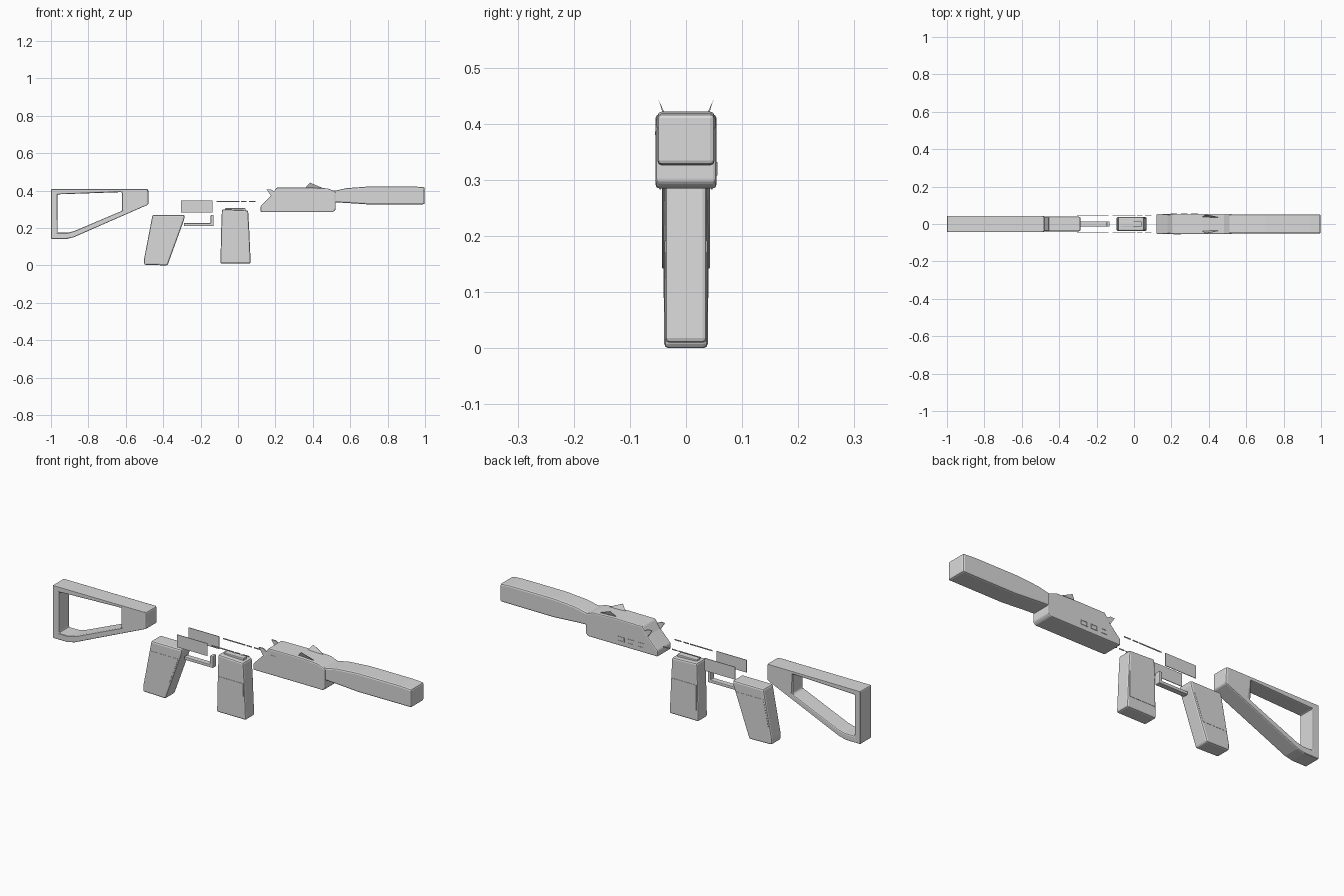
import bpy, bmesh
from mathutils import Vector

cube = bpy.data.objects.get("Cube")
if cube:
    bpy.data.objects.remove(cube, do_unlink=True)

grey = bpy.data.materials.new("light grey")
grey.use_nodes = True
GREY = (0.7, 0.7, 0.7, 1)
grey.diffuse_color = GREY
grey.node_tree.nodes["Principled BSDF"].inputs["Base Color"].default_value = GREY


def finish(name, bm, bevel=0):
    bmesh.ops.recalc_face_normals(bm, faces=bm.faces)
    mesh = bpy.data.meshes.new(name)
    bm.to_mesh(mesh)
    bm.free()
    mesh.materials.append(grey)
    obj = bpy.data.objects.new(name, mesh)
    bpy.context.collection.objects.link(obj)
    if bevel:
        mod = obj.modifiers.new("Soft edges", 'BEVEL')
        mod.width = bevel
        mod.segments = 2
        mod.limit_method = 'ANGLE'
        mod.angle_limit = 0.6
    return obj


def prism(name, profile, half, bevel=0, y=0.0):
    """Side profile in x and z, given thickness along y."""
    bm = bmesh.new()
    sides = [[bm.verts.new((x, y + s * half, z)) for x, z in profile] for s in (-1, 1)]
    for side in sides:
        bm.faces.new(side)
    for i in range(len(profile)):
        j = (i + 1) % len(profile)
        bm.faces.new((sides[0][i], sides[0][j], sides[1][j], sides[1][i]))
    return finish(name, bm, bevel)


def ring(name, outer, inner, half, bevel=0, y=0.0):
    """Profile with a hole of the same corner count."""
    bm = bmesh.new()
    loops = [[bm.verts.new((x, y + s * half, z)) for x, z in pts]
             for pts, s in ((outer, -1), (outer, 1), (inner, 1), (inner, -1))]
    for a in range(4):
        p, q = loops[a], loops[(a + 1) % 4]
        for i in range(len(p)):
            j = (i + 1) % len(p)
            bm.faces.new((p[i], p[j], q[j], q[i]))
    return finish(name, bm, bevel)


def rect(x0, x1, z0, z1):
    return [(x0, z0), (x1, z0), (x1, z1), (x0, z1)]


# Open shoulder stock
ring("stock",
     [(-1.0, 0.408), (-0.48, 0.408), (-0.478, 0.326), (-0.88, 0.15), (-0.92, 0.141), (-1.0, 0.141)],
     [(-0.965, 0.38), (-0.62, 0.392), (-0.62, 0.292), (-0.875, 0.184), (-0.91, 0.175), (-0.965, 0.175)],
     0.043, 0.007)

# Slanted grip
prism("grip", [(-0.457, 0.27), (-0.285, 0.27), (-0.288, 0.245), (-0.377, 0.0),
               (-0.502, 0.003), (-0.502, 0.035)], 0.039, 0.008)

# Trigger guard
prism("trigger_guard", [(-0.29, 0.211), (-0.13, 0.211), (-0.13, 0.27), (-0.146, 0.27),
                        (-0.146, 0.226), (-0.29, 0.226)], 0.014, 0.003)

# Magazine and feed lips
prism("magazine", [(-0.086, 0.3), (0.054, 0.294), (0.06, 0.19), (0.068, 0.01),
                   (-0.094, 0.01), (-0.09, 0.19)], 0.037, 0.008)
prism("feed_lips", rect(-0.07, 0.04, 0.29, 0.306), 0.014, 0.003)

# Receiver with sloped rear
prism("receiver", [(0.12, 0.285), (0.12, 0.315), (0.178, 0.374), (0.206, 0.416), (0.36, 0.417),
                   (0.48, 0.412), (0.522, 0.395), (0.522, 0.297), (0.508, 0.285)], 0.054, 0.006)

# Barrel shroud with a slim waist
prism("barrel_shroud", [(0.5, 0.398), (0.53, 0.402), (0.58, 0.413), (0.7, 0.422), (0.94, 0.422),
                        (0.998, 0.418), (0.998, 0.327), (0.7, 0.326), (0.58, 0.334), (0.5, 0.338)],
      0.051, 0.008)

for s, side in ((-1, "right"), (1, "left")):
    # Grip and magazine side panels
    prism(f"{side}_grip_panel", [(-0.457, 0.22), (-0.305, 0.22), (-0.353, 0.09), (-0.485, 0.09)],
          0.001, 0, s * 0.039)
    prism(f"{side}_magazine_panel", rect(-0.083, 0.055, 0.065, 0.192), 0.0015, 0, s * 0.037)
    # Loose cover plates and thin rail strips
    prism(f"{side}_cover_plate", rect(-0.306, -0.137, 0.283, 0.346), 0.0015, 0, s * 0.046)
    for n, (a, b) in enumerate([(-0.115, 0.008), (0.016, 0.045), (0.058, 0.094)]):
        prism(f"{side}_rail_strip_{n + 1}", rect(a, b, 0.339, 0.344), 0.0015, 0, s * 0.046)
    # Pointed strips along the receiver's upper edges
    prism(f"{side}_top_strip", [(0.152, 0.407), (0.176, 0.407), (0.192, 0.397), (0.36, 0.412),
                                (0.36, 0.404), (0.176, 0.372)], 0.003, 0, s * 0.05)
    # Flared sight fins
    bm = bmesh.new()
    base = [bm.verts.new(Vector((x, s * y, 0.415)))
            for x, y in ((0.36, 0.036), (0.45, 0.04), (0.45, 0.036))]
    tip = bm.verts.new((0.385, s * 0.049, 0.443))
    bm.faces.new(base)
    for i in range(3):
        bm.faces.new((base[i], base[(i + 1) % 3], tip))
    finish(f"{side}_sight_fin", bm)

# Vents on the left side, small latch on the right
for n in range(3):
    x = 0.213 + n * 0.055
    ring(f"vent_frame_{n + 1}", rect(x - 0.018, x + 0.018, 0.308, 0.332),
         rect(x - 0.013, x + 0.013, 0.312, 0.328), 0.002, 0, 0.054)
prism("latch", rect(0.21, 0.25, 0.38, 0.386), 0.001, 0, -0.054)
